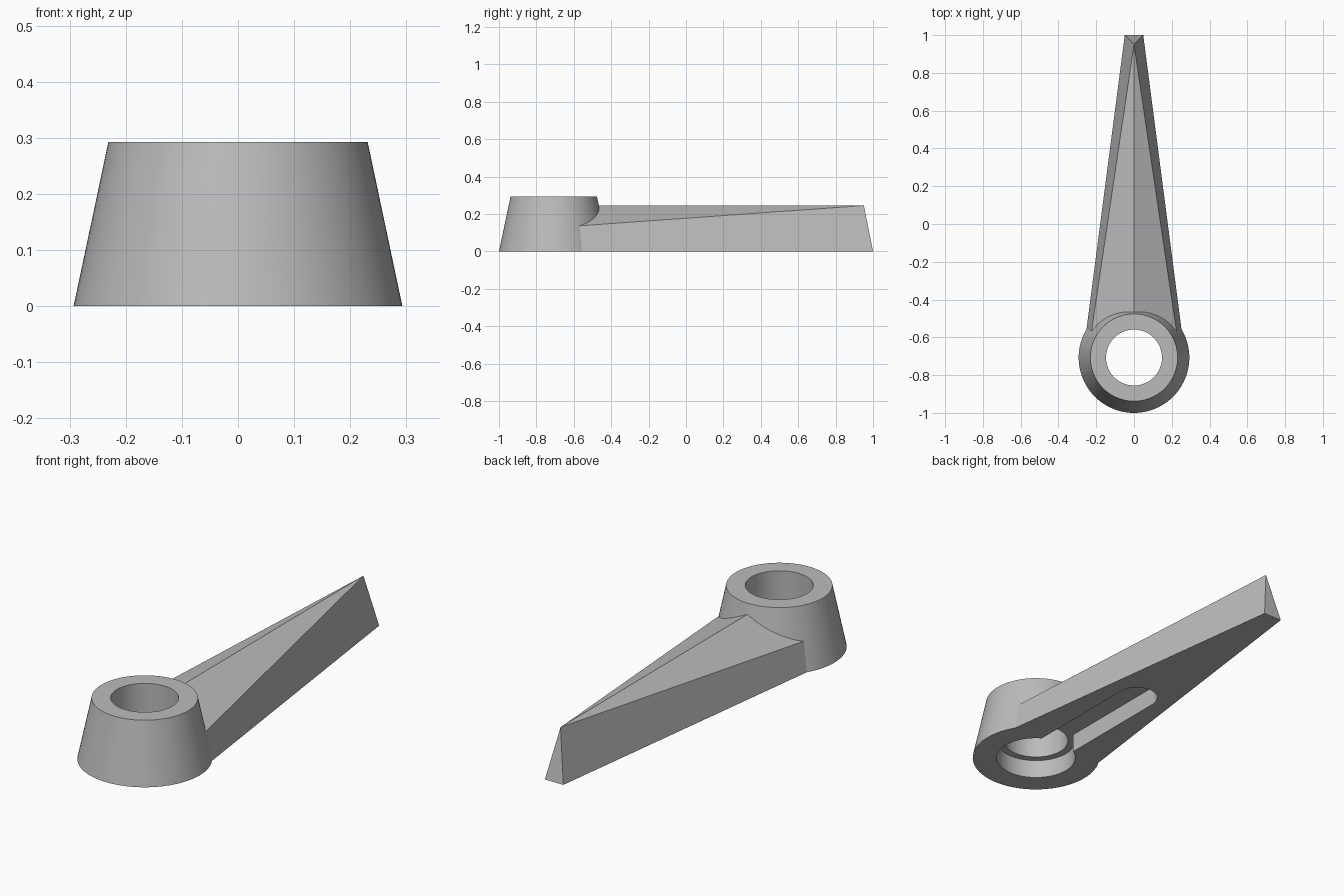
import bpy
import bmesh
from math import sin, cos, pi, asin, radians

if "Cube" in bpy.data.objects:
    bpy.data.objects.remove(bpy.data.objects["Cube"], do_unlink=True)

HUB_Y = -0.707
RIDGE = 0.245

grey = bpy.data.materials.new("plain grey")
grey.use_nodes = True
colour = (0.5, 0.5, 0.5, 1)
grey.diffuse_color = colour
grey.node_tree.nodes["Principled BSDF"].inputs["Base Color"].default_value = colour


def arc(radius, y, start, end, steps):
    """Points on an arc about (0, y), anticlockwise from above."""
    return [(radius * cos(start + (end - start) * i / steps),
             y + radius * sin(start + (end - start) * i / steps))
            for i in range(steps + 1)]


def circle(radius):
    return arc(radius, HUB_Y, 0, 2 * pi, 96)[:-1]


def loft(name, low, high):
    """Closed solid between two 3D rings with equal point counts."""
    bm = bmesh.new()
    a = [bm.verts.new(p) for p in low]
    b = [bm.verts.new(p) for p in high]
    bm.faces.new(a[::-1])
    bm.faces.new(b)
    n = len(a)
    for i in range(n):
        j = (i + 1) % n
        bm.faces.new((a[i], a[j], b[j], b[i]))
    bmesh.ops.recalc_face_normals(bm, faces=bm.faces)
    mesh = bpy.data.meshes.new(name)
    bm.to_mesh(mesh)
    bm.free()
    mesh.materials.append(grey)
    ob = bpy.data.objects.new(name, mesh)
    bpy.context.collection.objects.link(ob)
    return ob


def at(points, z):
    return [(x, y, z) for x, y in points]


def combine(target, other, operation):
    mod = target.modifiers.new(operation, "BOOLEAN")
    mod.operation = operation
    mod.solver = "EXACT"
    mod.object = other
    bpy.ops.object.select_all(action="DESELECT")
    bpy.context.view_layer.objects.active = target
    target.select_set(True)
    bpy.ops.object.modifier_apply(modifier=mod.name)
    bpy.data.objects.remove(other, do_unlink=True)


# Tapered hub
lever = loft("lever_handle", at(circle(0.293), 0), at(circle(0.231), 0.293))

# Arm: five-sided root section running to a pointed, sloping end
root = [(-0.271, HUB_Y, 0), (0.271, HUB_Y, 0), (0.2456, HUB_Y, 0.127),
        (0, HUB_Y, RIDGE), (-0.2456, HUB_Y, 0.127)]
end = [(-0.049, 1, 0), (0.049, 1, 0), (0, 0.951, RIDGE)]
bm = bmesh.new()
r = [bm.verts.new(p) for p in root]
e = [bm.verts.new(p) for p in end]
for f in (r, e, (r[0], r[1], e[1], e[0]), (r[1], r[2], e[2], e[1]),
          (r[2], r[3], e[2]), (r[3], r[4], e[2]), (r[4], r[0], e[0], e[2])):
    bm.faces.new(f)
bmesh.ops.recalc_face_normals(bm, faces=bm.faces)
mesh = bpy.data.meshes.new("arm")
bm.to_mesh(mesh)
bm.free()
mesh.materials.append(grey)
arm = bpy.data.objects.new("arm", mesh)
bpy.context.collection.objects.link(arm)
combine(lever, arm, "UNION")

# Keyhole-shaped recess in the underside
BIG, SMALL = 0.182, 0.095
a = asin(SMALL / BIG)
keyhole = (arc(SMALL, 0.02, 0, pi, 32)
           + arc(BIG, HUB_Y, pi / 2 + a, 2.5 * pi - a, 80))
recess = loft("recess_cutter", at(keyhole, -0.1), at(keyhole, 0.09))
combine(lever, recess, "DIFFERENCE")

# Bore through the hub
bore = loft("bore_cutter", at(circle(0.148), -0.1), at(circle(0.148), 0.4))
combine(lever, bore, "DIFFERENCE")

# Smooth round walls, crisp planes
bpy.ops.object.select_all(action="DESELECT")
lever.select_set(True)
bpy.context.view_layer.objects.active = lever
bpy.ops.object.shade_smooth_by_angle(angle=radians(18))
